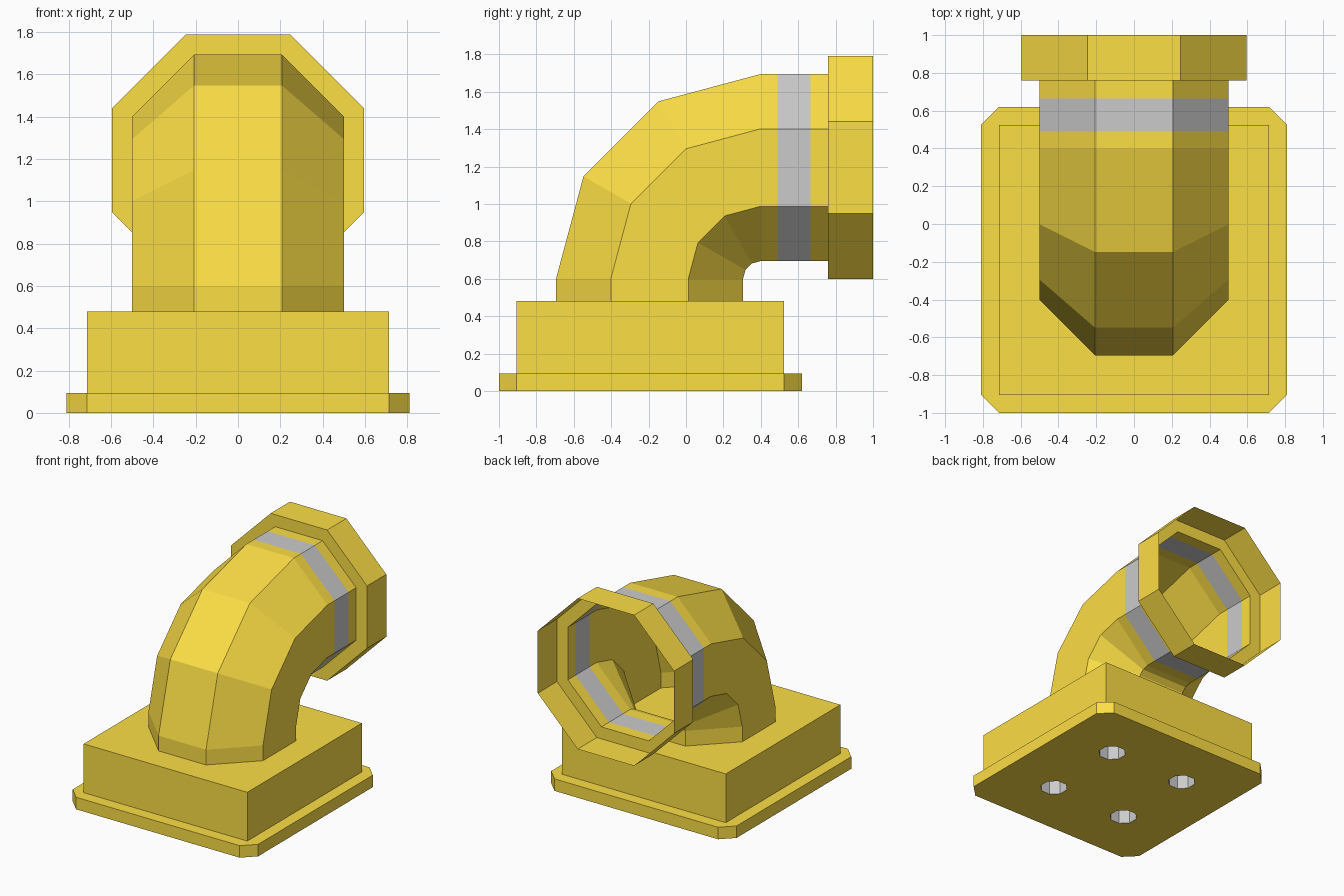
import bpy, bmesh, math

if "Cube" in bpy.data.objects:
    bpy.data.objects.remove(bpy.data.objects["Cube"])

YELLOW = bpy.data.materials.new("yellow_plastic")
YELLOW.diffuse_color = (0.98, 0.735, 0.06, 1)
YELLOW.use_nodes = True
YELLOW.node_tree.nodes["Principled BSDF"].inputs["Base Color"].default_value = YELLOW.diffuse_color
BEND_Y, BEND_Z, BEND_R = 0.4, 0.6, 0.595   # elbow pivot and centreline radius
CY = -0.19                                 # centre of the base in y


def finish(bm, name, mat=None):
    mesh = bpy.data.meshes.new(name)
    bm.to_mesh(mesh)
    bm.free()
    if mat:
        mesh.materials.append(mat)
    obj = bpy.data.objects.new(name, mesh)
    bpy.context.collection.objects.link(obj)
    return obj


def ring(bm, pts):
    return [bm.verts.new(p) for p in pts]


def walls(bm, a, b):
    n = len(a)
    for i in range(n):
        j = (i + 1) % n
        bm.faces.new((a[i], a[j], b[j], b[i]))


def loop_edges(bm, r):
    out = []
    for i in range(len(r)):
        pair = (r[i], r[(i + 1) % len(r)])
        out.append(bm.edges.get(pair) or bm.edges.new(pair))
    return out


def octagon(apothem):
    r = apothem / math.cos(math.pi / 8)
    return [(r * math.cos(math.pi / 8 + k * math.pi / 4),
             r * math.sin(math.pi / 8 + k * math.pi / 4)) for k in range(8)]


def pipe(name, sections, mat=None):
    """Loft octagons; section = (bend angle, shift along the pipe, apothem)."""
    bm = bmesh.new()
    prev = None
    for deg, s, h in sections:
        c, n = math.cos(math.radians(deg)), math.sin(math.radians(deg))
        cur = ring(bm, [(-a, BEND_Y - (BEND_R + b) * c + s * n,
                         BEND_Z + (BEND_R + b) * n + s * c) for a, b in octagon(h)])
        if prev:
            walls(bm, prev, cur)
        prev = cur
    return finish(bm, name, mat)


# Open elbow, grey band and flared open collar
pipe("elbow_pipe", [(0, -0.12, 0.5), (0, 0, 0.5), (30, 0, 0.5), (60, 0, 0.5),
                    (90, 0, 0.5), (90, 0.09, 0.5)], YELLOW)
pipe("grey_band", [(90, 0.09, 0.5), (90, 0.265, 0.5)])
pipe("end_collar", [(90, 0.265, 0.5), (90, 0.36, 0.5),
                    (90, 0.36, 0.595), (90, 0.6, 0.595)], YELLOW)

# Base block with chamfered foot and four holes in the underside
o, i = 0.81, 0.715
foot = [(i, -o), (o, -i), (o, i), (i, o), (-i, o), (-o, i), (-o, -i), (-i, -o)]
block = [(i, -i), (i, i), (-i, i), (-i, -i)]
holes = [(sx * 0.34, CY + sy * 0.34) for sx in (-1, 1) for sy in (-1, 1)]

bm = bmesh.new()
f0, f1 = [ring(bm, [(x, y + CY, z) for x, y in foot]) for z in (0, 0.095)]
b0, b1 = [ring(bm, [(x, y + CY, z) for x, y in block]) for z in (0.095, 0.48)]
walls(bm, f0, f1)
walls(bm, b0, b1)
bm.faces.new(b1)
bmesh.ops.triangle_fill(bm, use_beauty=True, normal=(0, 0, 1),
                        edges=loop_edges(bm, f1) + loop_edges(bm, b0))
under = loop_edges(bm, f0)
for hx, hy in holes:
    under += loop_edges(bm, ring(bm, [(hx + a, hy + b, 0) for a, b in octagon(0.095)]))
bmesh.ops.triangle_fill(bm, use_beauty=True, normal=(0, 0, -1), edges=under)
bmesh.ops.recalc_face_normals(bm, faces=bm.faces[:])
finish(bm, "base", YELLOW)

# Grey sockets lining the holes
bm = bmesh.new()
for hx, hy in holes:
    lo, hi = [ring(bm, [(hx + a, hy - b, z) for a, b in octagon(0.095)]) for z in (0, 0.19)]
    walls(bm, lo, hi)
    bm.faces.new(hi)
finish(bm, "hole_sockets")
